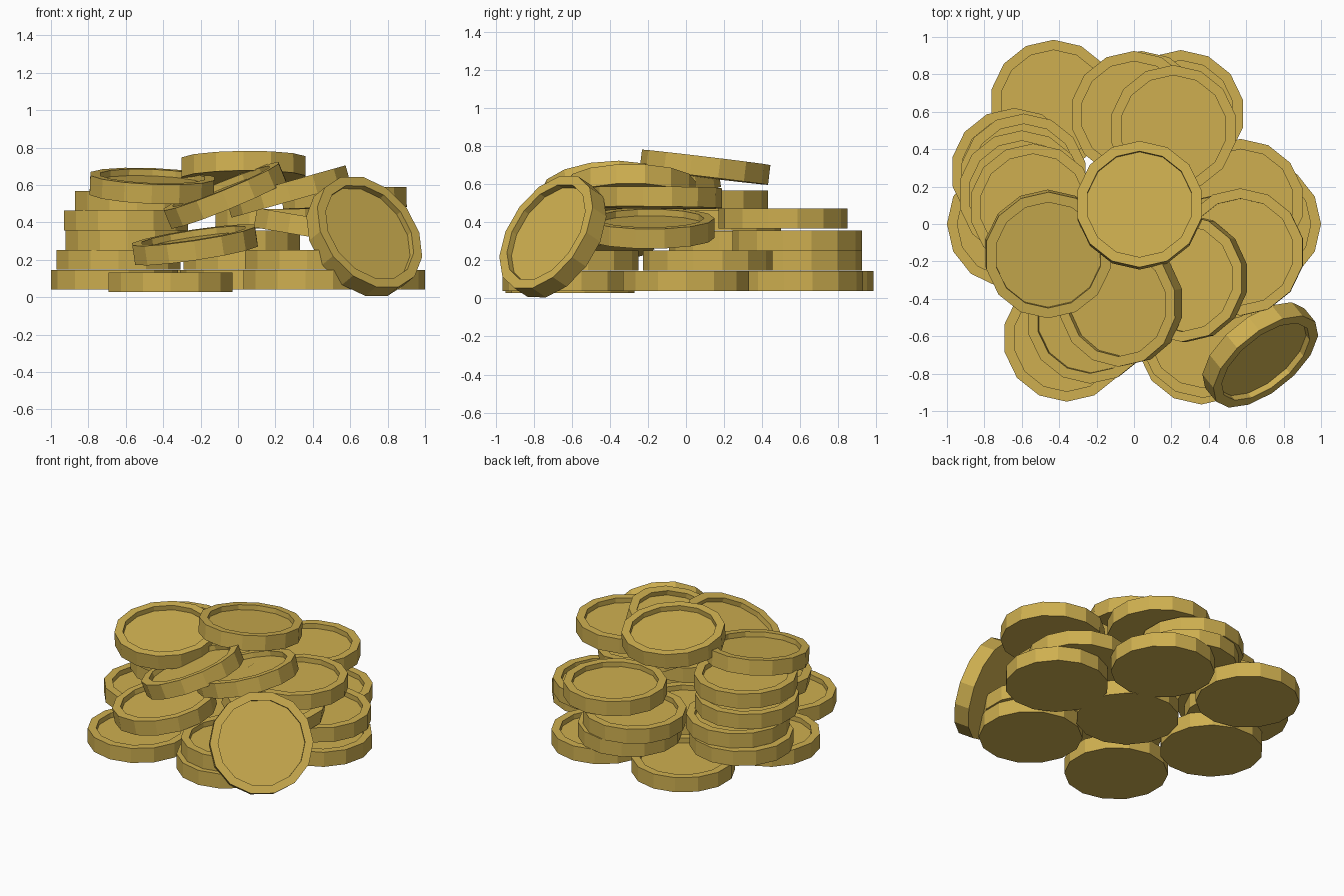
import bpy, bmesh, math
from mathutils import Vector, Matrix

if "Cube" in bpy.data.objects:
    bpy.data.objects.remove(bpy.data.objects["Cube"])

R, R_IN, T, DEPTH, SIDES = 0.34, 0.285, 0.105, 0.035, 14

gold = bpy.data.materials.new("gold")
gold.diffuse_color = (0.62, 0.43, 0.08, 1)
gold.use_nodes = True
gold.node_tree.nodes["Principled BSDF"].inputs["Base Color"].default_value = gold.diffuse_color


def ring(bm, r, z):
    return [bm.verts.new((r * math.cos(2 * math.pi * i / SIDES),
                          r * math.sin(2 * math.pi * i / SIDES), z))
            for i in range(SIDES)]


# Shared coin mesh: flat back, straight edge, raised rim around a sunken face
bm = bmesh.new()
rings = [ring(bm, R, -T / 2), ring(bm, R, T / 2),
         ring(bm, R_IN, T / 2), ring(bm, R_IN, T / 2 - DEPTH)]
for a, b in zip(rings, rings[1:]):
    for i in range(SIDES):
        j = (i + 1) % SIDES
        bm.faces.new((a[i], a[j], b[j], b[i]))
bm.faces.new(rings[0][::-1])
bm.faces.new(rings[-1])
mesh = bpy.data.meshes.new("coin")
bm.to_mesh(mesh)
bm.free()
mesh.materials.append(gold)


def coin(name, x, y, z, spin=0, normal=(0, 0, 1)):
    ob = bpy.data.objects.new(name, mesh)
    bpy.context.collection.objects.link(ob)
    tilt = Vector((0, 0, 1)).rotation_difference(Vector(normal)).to_matrix().to_4x4()
    ob.matrix_world = (Matrix.Translation((x, y, z)) @ tilt
                       @ Matrix.Rotation(math.radians(spin), 4, 'Z'))


groups = {
    # bottom layer
    "base_coin": [(-0.36, -0.61, 0.08, 90), (-0.66, 0, 0.093), (0.03, -0.03, 0.093),
                  (0.36, -0.625, 0.093, 90), (-0.43, 0.645, 0.093, 90),
                  (0.25, 0.59, 0.093, 90), (0.66, 0, 0.093)],
    # upright stacks
    "left_stack_coin": [(-0.64, 0.28, 0.2, 90), (-0.59, 0.25, 0.303, 90),
                        (-0.60, 0.16, 0.41, 90), (-0.54, 0.09, 0.515, 90)],
    "back_stack_coin": [(0.04, 0.585, 0.2, 90), (0.0, 0.585, 0.305, 90),
                        (0.21, 0.51, 0.42, 90)],
    "right_stack_coin": [(0.57, 0.115, 0.2, 90),
                         (0.42, -0.19, 0.37, 90, (0.17, 0, 1)),
                         (0.57, -0.15, 0.53, 90, (-0.02, 0.01, 1))],
    "front_stack_coin": [(0.37, -0.59, 0.2, 90)],
    # tumbled coins on top
    "tilted_coin": [(-0.23, -0.51, 0.28, 90, (-0.15, -0.09, 1)),
                    (0.27, -0.29, 0.565, 90, (-0.28, 0, 1)),
                    (-0.07, -0.42, 0.545, 90, (-0.41, -0.08, 1)),
                    (-0.46, -0.16, 0.595, 90, (0.04, -0.13, 1)),
                    (0.03, 0.10, 0.69, 90, (-0.01, 0.12, 1))],
    # coin leaning against the pile
    "leaning_coin": [(0.675, -0.70, 0.325, 90, (0.56, -0.69, 0.46))],
}
for name, coins in groups.items():
    for i, c in enumerate(coins, 1):
        coin(f"{name}_{i}", *c)
